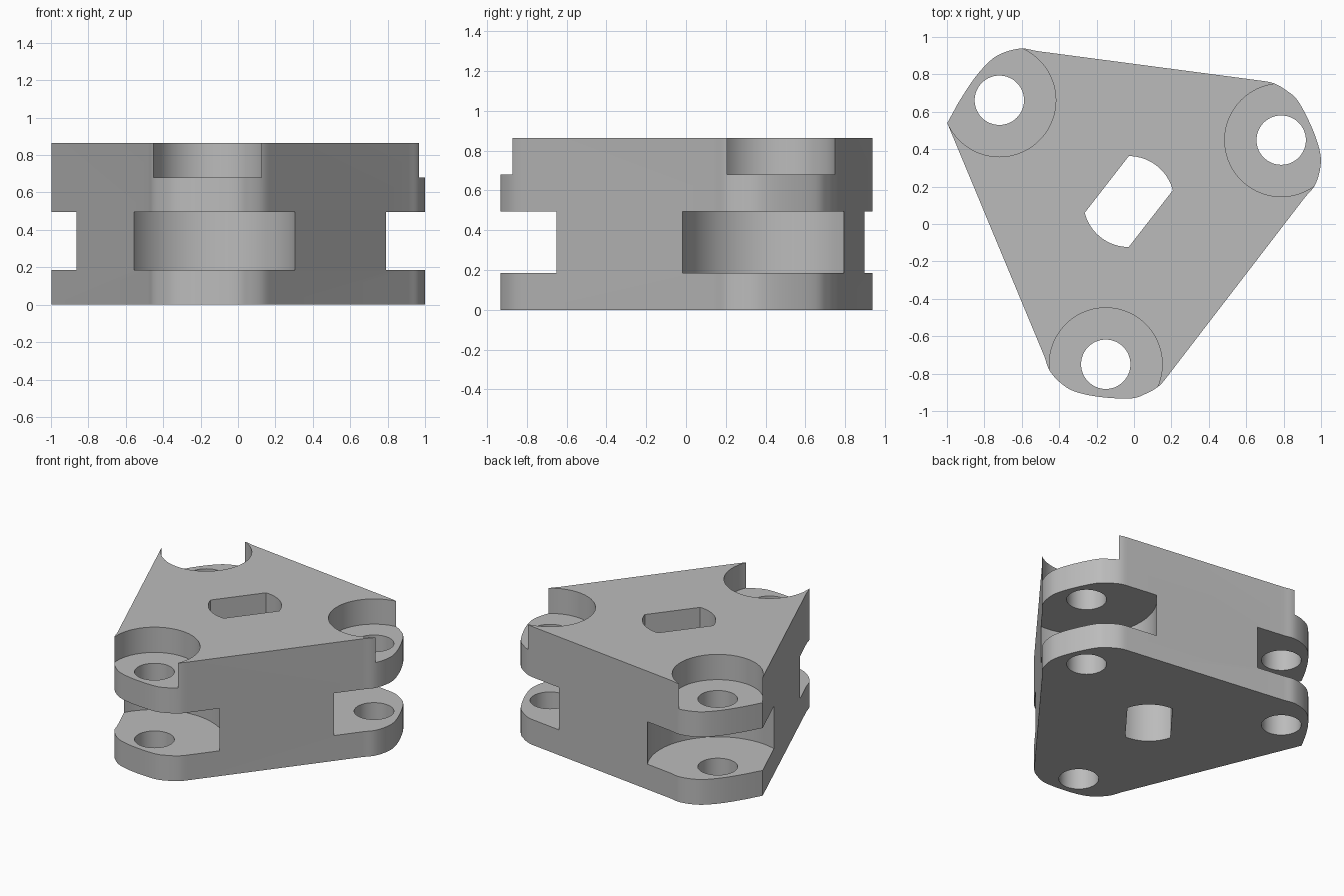
import bpy, bmesh, math
from mathutils import Vector, Matrix

cube = bpy.data.objects.get("Cube")
if cube:
    bpy.data.objects.remove(cube)

CENTRE = Vector((-0.028, 0.12))
HEIGHT = 0.865

grey = bpy.data.materials.new("plain grey")
grey.use_nodes = True
grey.diffuse_color = (0.5, 0.5, 0.5, 1)
grey.node_tree.nodes["Principled BSDF"].inputs["Base Color"].default_value = (0.5, 0.5, 0.5, 1)


def prism(name, points, z0, z1):
    """Extrude a flat outline from z0 to z1."""
    bm = bmesh.new()
    face = bm.faces.new([bm.verts.new((p[0], p[1], z0)) for p in points])
    top = bmesh.ops.extrude_face_region(bm, geom=[face])["geom"]
    bmesh.ops.translate(bm, vec=(0, 0, z1 - z0),
                        verts=[v for v in top if isinstance(v, bmesh.types.BMVert)])
    bmesh.ops.recalc_face_normals(bm, faces=bm.faces)
    mesh = bpy.data.meshes.new(name)
    bm.to_mesh(mesh)
    bm.free()
    mesh.materials.append(grey)
    obj = bpy.data.objects.new(name, mesh)
    bpy.context.collection.objects.link(obj)
    return obj


def arc(c, r, a0, a1, n):
    return [(c[0] + r * math.cos(math.radians(a0 + (a1 - a0) * i / n)),
             c[1] + r * math.sin(math.radians(a0 + (a1 - a0) * i / n))) for i in range(n + 1)]


def spline(pts, start, end, steps=5):
    """Smooth curve through the points, leaving along the start and end neighbours."""
    p = [start] + pts + [end]
    out = []
    for a, b, c, d in zip(p, p[1:], p[2:], p[3:]):
        for i in range(steps):
            t = i / steps
            out.append(0.5 * (2 * b + (c - a) * t + (2 * a - 5 * b + 4 * c - d) * t * t
                              + (3 * b - a - 3 * c + d) * t ** 3))
    return out + [pts[-1]]


def cut(body, cutter):
    cutter.hide_render = True
    mod = body.modifiers.new("cut", "BOOLEAN")
    mod.operation = "DIFFERENCE"
    mod.solver = "EXACT"
    mod.object = cutter
    bpy.context.view_layer.objects.active = body
    bpy.ops.object.modifier_apply(modifier=mod.name)
    bpy.data.objects.remove(cutter)


# Rounded corner profile, given for the front corner and turned for the others
corner = [Vector(p) - CENTRE for p in [
    (-0.48, -0.706), (-0.45, -0.786), (-0.385, -0.856), (-0.31, -0.898), (-0.18, -0.925),
    (-0.02, -0.933), (0.06, -0.909), (0.134, -0.866), (0.19, -0.80)]]
lead_in = corner[0] + Vector((-0.033, 0.08))
lead_out = corner[-1] + Vector((0.055, 0.07))
round_tip = spline(corner, lead_in, lead_out)
sharp_end = Vector((0.094, -0.93)) - CENTRE
sharp_tip = spline(corner[:6], lead_in, sharp_end) + [sharp_end]

# Body: three corners, the left one in plan ending in a sharp edge
outline = []
for angle, tip in ((0, round_tip), (120, round_tip), (240, sharp_tip)):
    turn = Matrix.Rotation(math.radians(angle), 2)
    outline += [turn @ p + CENTRE for p in tip]
body = prism("bracket_body", outline, 0, HEIGHT)

# Bolt hole, counterbore and clevis slot at each corner
for angle in (0, 120, 240):
    c = Matrix.Rotation(math.radians(angle), 2) @ Vector((-0.123, -0.87)) + CENTRE
    for name, r, z0, z1 in (("slot_cutter", 0.467, 0.185, 0.495),
                            ("counterbore_cutter", 0.302, 0.68, 1),
                            ("hole_cutter", 0.132, -0.1, 1)):
        cut(body, prism(name, arc(c, r, 0, 360, 72)[:-1], z0, z1))

# Central shaft hole with two flats
shaft = arc(CENTRE, 0.243, 14.3, 90, 16) + arc(CENTRE, 0.243, 194.3, 270, 16)
cut(body, prism("shaft_cutter", shaft, -0.1, 1))

# Smooth curved walls, crisp edges
bpy.ops.object.select_all(action="DESELECT")
body.select_set(True)
bpy.context.view_layer.objects.active = body
bpy.ops.object.shade_smooth_by_angle(angle=math.radians(30))
